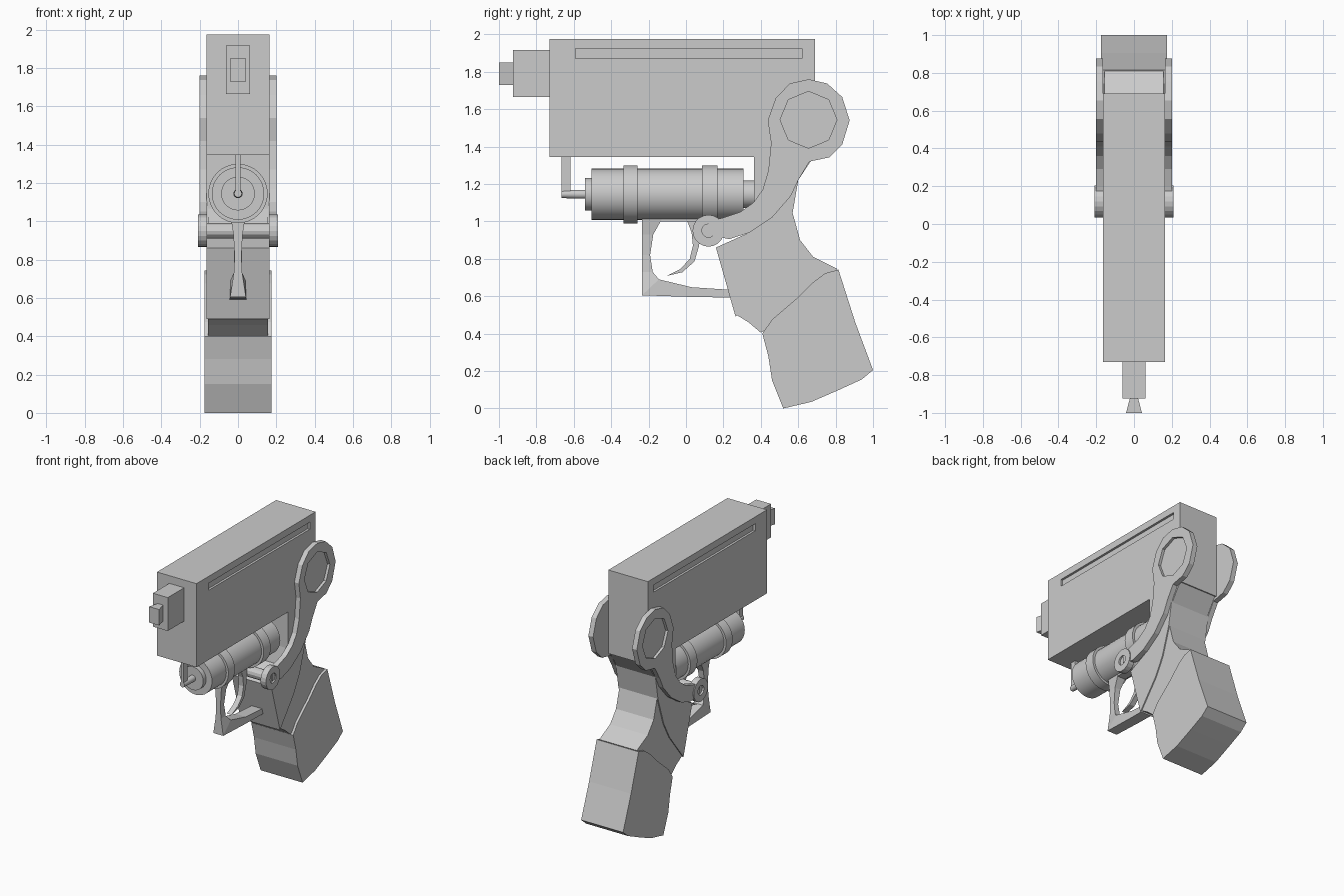
import bpy, bmesh, math
from mathutils import Matrix

if "Cube" in bpy.data.objects:
    bpy.data.objects.remove(bpy.data.objects["Cube"])


def finish(name, bm, smooth=False):
    bmesh.ops.recalc_face_normals(bm, faces=bm.faces)
    me = bpy.data.meshes.new(name)
    bm.to_mesh(me)
    bm.free()
    ob = bpy.data.objects.new(name, me)
    bpy.context.collection.objects.link(ob)
    if smooth:
        bpy.ops.object.select_all(action='DESELECT')
        ob.select_set(True)
        bpy.context.view_layer.objects.active = ob
        bpy.ops.object.shade_smooth_by_angle(angle=math.radians(35))
    return ob


def box(name, x, y, z):
    bm = bmesh.new()
    bmesh.ops.create_cube(bm, size=1)
    for v in bm.verts:
        v.co = [r[0] + (c + 0.5) * (r[1] - r[0]) for r, c in zip((x, y, z), v.co)]
    return finish(name, bm)


def plate(name, pts, x0, x1):
    """Extrude a (y, z) profile from x0 to x1."""
    bm = bmesh.new()
    a = [bm.verts.new((x0, *p)) for p in pts]
    b = [bm.verts.new((x1, *p)) for p in pts]
    bm.faces.new(a)
    bm.faces.new(b[::-1])
    for i in range(len(pts)):
        j = (i + 1) % len(pts)
        bm.faces.new((a[i], a[j], b[j], b[i]))
    return finish(name, bm)


def lathe(name, prof, z, n=32):
    """Revolve (y, radius) points round a y-parallel axis at height z."""
    bm = bmesh.new()
    rings = [[bm.verts.new((r * math.cos(t * math.tau / n), y, z + r * math.sin(t * math.tau / n)))
              for t in range(n)] for y, r in prof]
    for p, q in zip(rings, rings[1:]):
        for i in range(n):
            j = (i + 1) % n
            bm.faces.new((p[i], p[j], q[j], q[i]))
    bm.faces.new(rings[0])
    bm.faces.new(rings[-1])
    return finish(name, bm, True)


def ngon(y, z, r, n):
    return [(y + r * math.cos(i * math.tau / n), z + r * math.sin(i * math.tau / n)) for i in range(n)]


def cut(ob, cutter):
    cutter.hide_render = True
    m = ob.modifiers.new("recess", 'BOOLEAN')
    m.operation, m.solver, m.object = 'DIFFERENCE', 'EXACT', cutter
    bpy.context.view_layer.objects.active = ob
    bpy.ops.object.modifier_apply(modifier=m.name)
    bpy.data.objects.remove(cutter)


# Main body with a long recessed slot on each side
body = box("body", (-.165, .165), (-.73, .69), (1.345, 1.975))
for s in (-1, 1):
    cut(body, box("slot_cutter", sorted((s * .148, s * .3)), (-.59, .62), (1.87, 1.923)))

# Muzzle block and flared tip
box("muzzle", (-.062, .062), (-.925, -.725), (1.665, 1.917))
tip = box("muzzle_tip", (-.042, .042), (-1, -.92), (1.73, 1.85))
for v in tip.data.vertices:
    if v.co.y > -.95:
        v.co.x *= .5

# Canister with two raised bands, end caps and nozzle
lathe("canister", [(-.54, .088), (-.505, .088), (-.505, .137), (-.335, .137), (-.335, .155), (-.258, .155),
                   (-.258, .137), (.085, .137), (.085, .155), (.168, .155), (.168, .137), (.308, .137),
                   (.308, .073), (.38, .073)], 1.145)
lathe("nozzle", [(-.665, .02), (-.585, .024), (-.57, .045), (-.53, .045)][:2] + [(-.53, .024)], 1.145, 16)
box("nozzle_strut", (-.012, .012), (-.665, -.618), (1.14, 1.35))

# Frame: neck behind the canister, and wider front panel
plate("frame_back", [(.365, 1.35), (.365, 1.08), (.34, .95), (.27, .5), (.335, .46), (.40, .405), (.47, .44),
                     (.78, .70), (.81, .745), (.68, .81), (.61, .9), (.57, 1.045), (.60, 1.22), (.685, 1.35)],
      -.157, .157)
plate("frame_front", [(.16, .86), (.265, .49), (.43, .70), (.50, .83), (.57, 1.045), (.60, 1.22), (.60, 1.35),
                      (.363, 1.35), (.363, 1.08), (.36, .95)], -.165, .165)

# Hand grip
plate("grip", [(.408, .4), (.46, .475), (.60, .595), (.68, .675), (.745, .723), (.815, .742), (.905, .46),
               (1, .205), (.94, .155), (.82, .1), (.67, .035), (.52, 0), (.46, .15), (.44, .28)], -.175, .175)

# Side arms with octagonal recess, and pivot discs
arm_pts = [(.655, 1.76), (.755, 1.737), (.835, 1.665), (.875, 1.54), (.835, 1.41), (.765, 1.342), (.66, 1.32),
           (.60, 1.22), (.56, 1.135), (.46, 1.02), (.34, .94), (.23, .905), (.12, .93), (.12, 1.0), (.2, 1.02),
           (.29, 1.05), (.36, 1.1), (.41, 1.17), (.44, 1.27), (.455, 1.42), (.437, 1.54), (.48, 1.66), (.555, 1.737)]
for s, side in ((-1, "left"), (1, "right")):
    arm = plate("arm_" + side, arm_pts, s * .163, s * .202)
    cut(arm, plate("octagon_cutter", ngon(.655, 1.543, .152, 8), s * .182, s * .3))
    disc = plate("pivot_disc_" + side, ngon(.12, .95, .085, 20), s * .163, s * .209)
    cut(disc, plate("pin_cutter", ngon(.12, .95, .036, 12), s * .195, s * .3))
plate("pivot_axle", ngon(.12, .95, .04, 12), -.17, .17)

# Trigger
plate("trigger", [(0, 1.02), (.03, .94), (.037, .87), (.02, .80), (-.03, .745), (-.105, .708), (-.02, .728),
                  (.045, .785), (.07, .87), (.085, 1.02)], -.02, .02)

# Trigger guard: a strip that is waisted in width at mid height
outer = [(-.235, 1.01), (-.235, .93), (-.235, .82), (-.235, .73), (-.235, .605), (0, .597), (.27, .592)]
inner = [(-.13, 1.01), (-.175, .93), (-.192, .82), (-.178, .73), (-.145, .69), (.03, .648), (.27, .632)]
bm = bmesh.new()
rows = []
for o, i in zip(outer, inner):
    w = .018 + .5 * (o[1] - .82) ** 2
    rows.append([bm.verts.new(c) for c in ((-w, *o), (w, *o), (w, *i), (-w, *i))])
for p, q in zip(rows, rows[1:]):
    for k in range(4):
        bm.faces.new((p[k], p[(k + 1) % 4], q[(k + 1) % 4], q[k]))
bm.faces.new(rows[0])
bm.faces.new(rows[-1])
finish("trigger_guard", bm)
box("trigger_mount", (-.035, .035), (-.235, .2), (1.0, 1.03))
